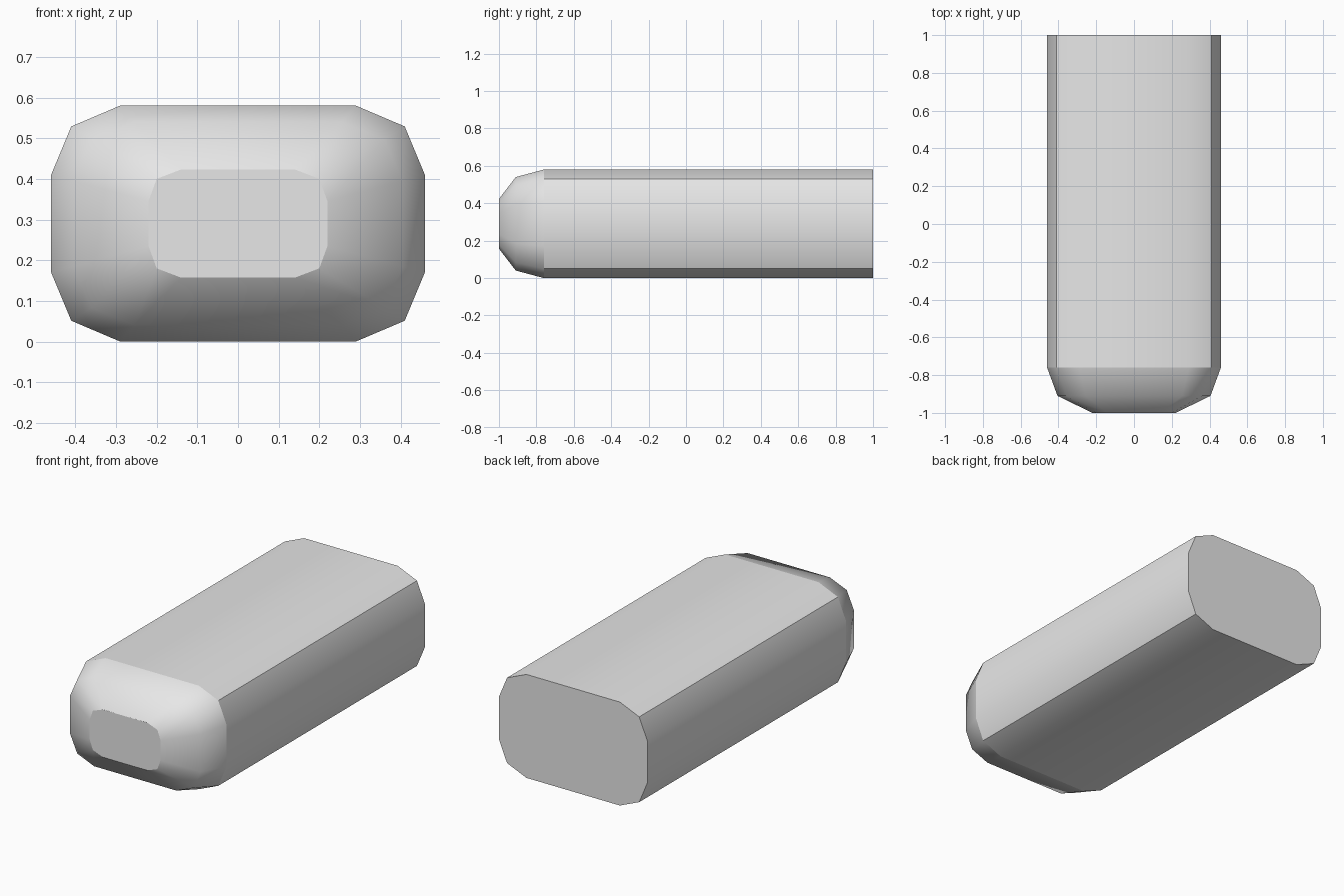
import bpy, bmesh
import math

if "Cube" in bpy.data.objects:
    bpy.data.objects.remove(bpy.data.objects["Cube"])

MID_Z = 0.29

# Quarter profile of each cross-section: (y, [(x, z offset) ...])
SECTIONS = [
    (1.00, [(0.29, 0.29), (0.41, 0.239), (0.46, 0.119)]),
    (-0.76, [(0.29, 0.29), (0.41, 0.239), (0.46, 0.119)]),
    (-0.91, [(0.255, 0.25), (0.36, 0.207), (0.405, 0.105)]),
    (-1.00, [(0.14, 0.133), (0.20, 0.11), (0.22, 0.055)]),
]


def mirrored_ring(quarter):
    """Mirror a quarter profile into a full closed 12-sided ring."""
    right = quarter + [(x, -z) for x, z in reversed(quarter)]
    return right + [(-x, -z) for x, z in right]


bm = bmesh.new()
rings = [[bm.verts.new((x, y, MID_Z + z)) for x, z in mirrored_ring(q)]
         for y, q in SECTIONS]
n = len(rings[0])

# Straight body and rounded nose
for a, b in zip(rings, rings[1:]):
    for i in range(n):
        j = (i + 1) % n
        bm.faces.new((a[i], a[j], b[j], b[i])).smooth = True

# Flat back and front ends
bm.faces.new(rings[0])
bm.faces.new(rings[-1])
bmesh.ops.recalc_face_normals(bm, faces=bm.faces)

# Crisp ends, nose seam and body corners; the nose itself stays smooth
for e in bm.edges:
    ys = [v.co.y for v in e.verts]
    on_ring = abs(ys[0] - ys[1]) < 1e-4
    seam = on_ring and abs(ys[0] + 0.91) > 0.01
    body_corner = max(ys) > 0.9 and e.calc_face_angle(0) > math.radians(35)
    e.smooth = not (seam or body_corner)

mesh = bpy.data.meshes.new("rounded_block")
bm.to_mesh(mesh)
bm.free()

grey = bpy.data.materials.new("light grey")
grey.diffuse_color = (0.8, 0.8, 0.8, 1)
grey.use_nodes = True
grey.node_tree.nodes["Principled BSDF"].inputs["Base Color"].default_value = grey.diffuse_color
mesh.materials.append(grey)
block = bpy.data.objects.new("rounded_block", mesh)
bpy.context.collection.objects.link(block)
